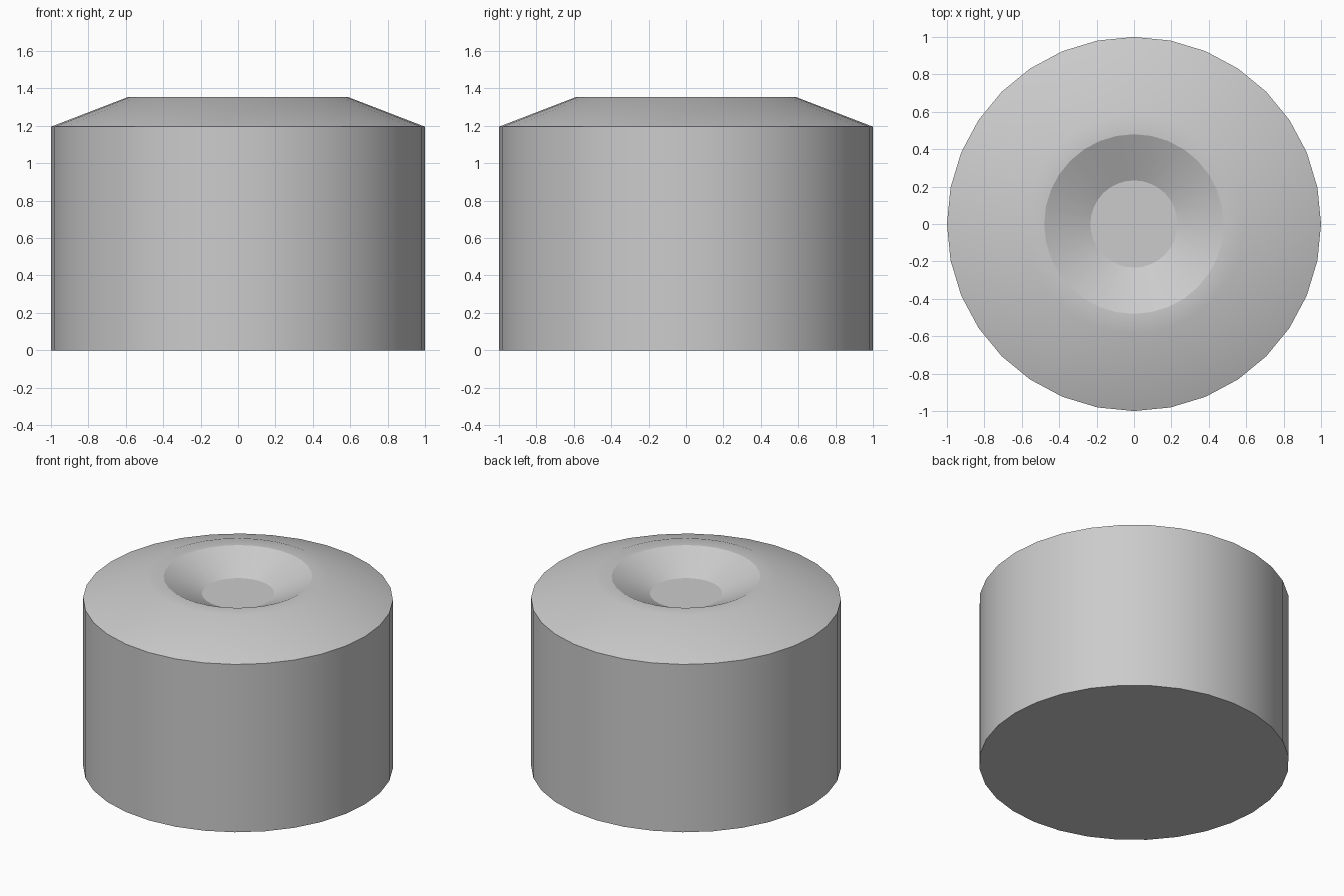
import bpy, bmesh, math

cube = bpy.data.objects.get("Cube")
if cube:
    bpy.data.objects.remove(cube, do_unlink=True)

SIDES = 32

# Plain grey material
grey = bpy.data.materials.new("light_grey")
grey.use_nodes = True
colour = (0.6, 0.6, 0.6, 1)
grey.diffuse_color = colour
grey.node_tree.nodes["Principled BSDF"].inputs["Base Color"].default_value = colour


def lathe(name, profile, material):
    """Sweep (radius, height) points around z and cap both ends."""
    bm = bmesh.new()
    rings = []
    for radius, height in profile:
        angles = [math.tau * i / SIDES for i in range(SIDES)]
        rings.append([bm.verts.new((radius * math.cos(a), radius * math.sin(a), height))
                      for a in angles])
    for low, high in zip(rings, rings[1:]):
        for i in range(SIDES):
            j = (i + 1) % SIDES
            bm.faces.new((low[i], low[j], high[j], high[i]))
    bm.faces.new(rings[0][::-1])
    bm.faces.new(rings[-1])
    bmesh.ops.recalc_face_normals(bm, faces=bm.faces)
    mesh = bpy.data.meshes.new(name)
    bm.to_mesh(mesh)
    bm.free()
    mesh.materials.append(material)
    obj = bpy.data.objects.new(name, mesh)
    bpy.context.collection.objects.link(obj)
    return obj


# Drum: wall, sloped shoulder, flat lip, tapered recess with a flat floor
drum = lathe("dished_drum", [(1, 0), (1, 1.195), (0.585, 1.355),
                             (0.48, 1.355), (0.233, 1.235)], grey)

# Smooth the round surfaces, keep the recess and outer corners crisp
bpy.ops.object.select_all(action='DESELECT')
drum.select_set(True)
bpy.context.view_layer.objects.active = drum
bpy.ops.object.shade_smooth_by_angle(angle=math.radians(23))
